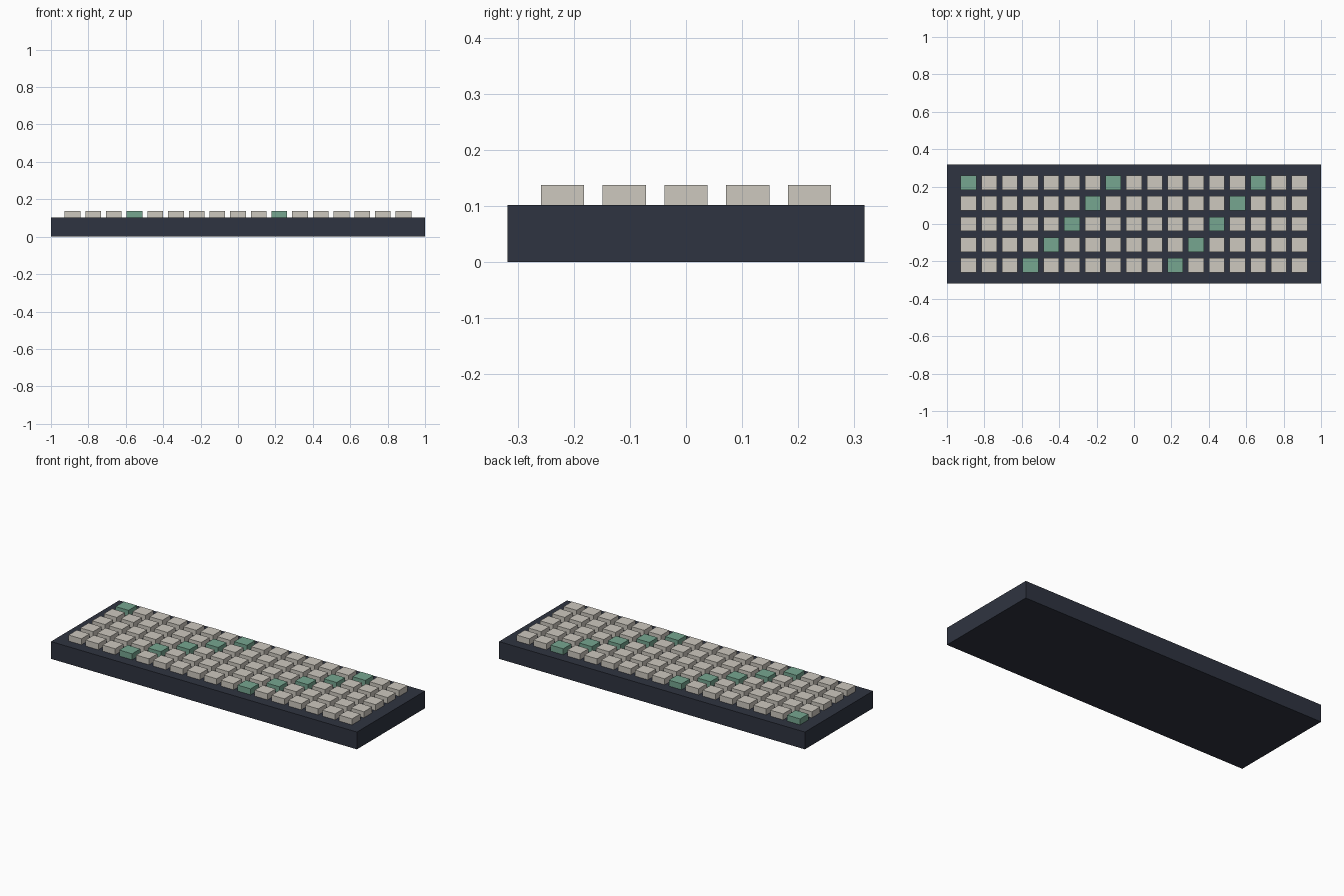
import bpy

if "Cube" in bpy.data.objects:
    bpy.data.objects.remove(bpy.data.objects["Cube"])

COLS, ROWS = 17, 5
PITCH_X, PITCH_Y = 0.1106, 0.11
CASE_TOP, KEY_TOP = 0.102, 0.1375


def material(name, rgb):
    m = bpy.data.materials.new(name)
    m.diffuse_color = (*rgb, 1)
    m.use_nodes = True
    m.node_tree.nodes["Principled BSDF"].inputs["Base Color"].default_value = m.diffuse_color
    return m


def box(name, size, x, y, z0, mat):
    bpy.ops.mesh.primitive_cube_add(size=1, location=(x, y, z0 + size[2] / 2))
    ob = bpy.context.object
    ob.name = name
    ob.scale = size
    bpy.ops.object.transform_apply(location=False, rotation=False, scale=True)
    ob.data.materials.append(mat)
    return ob


dark = material("case_dark", (0.028, 0.034, 0.052))
cream = material("key_cream", (0.61, 0.58, 0.52))
green = material("key_green", (0.18, 0.38, 0.28))

# Flat slab case
box("case", (2.0, 0.636, CASE_TOP), 0, 0, 0, dark)

# Grid of keycaps, with green accents along diagonals
for r in range(ROWS):
    for c in range(COLS):
        x = (c - (COLS - 1) / 2) * PITCH_X
        y = (r - (ROWS - 1) / 2) * PITCH_Y
        accent = (c - r - 3) % 7 == 0
        box(f"keycap_{r}_{c}", (0.084, 0.077, KEY_TOP - CASE_TOP), x, y,
            CASE_TOP, green if accent else cream)
